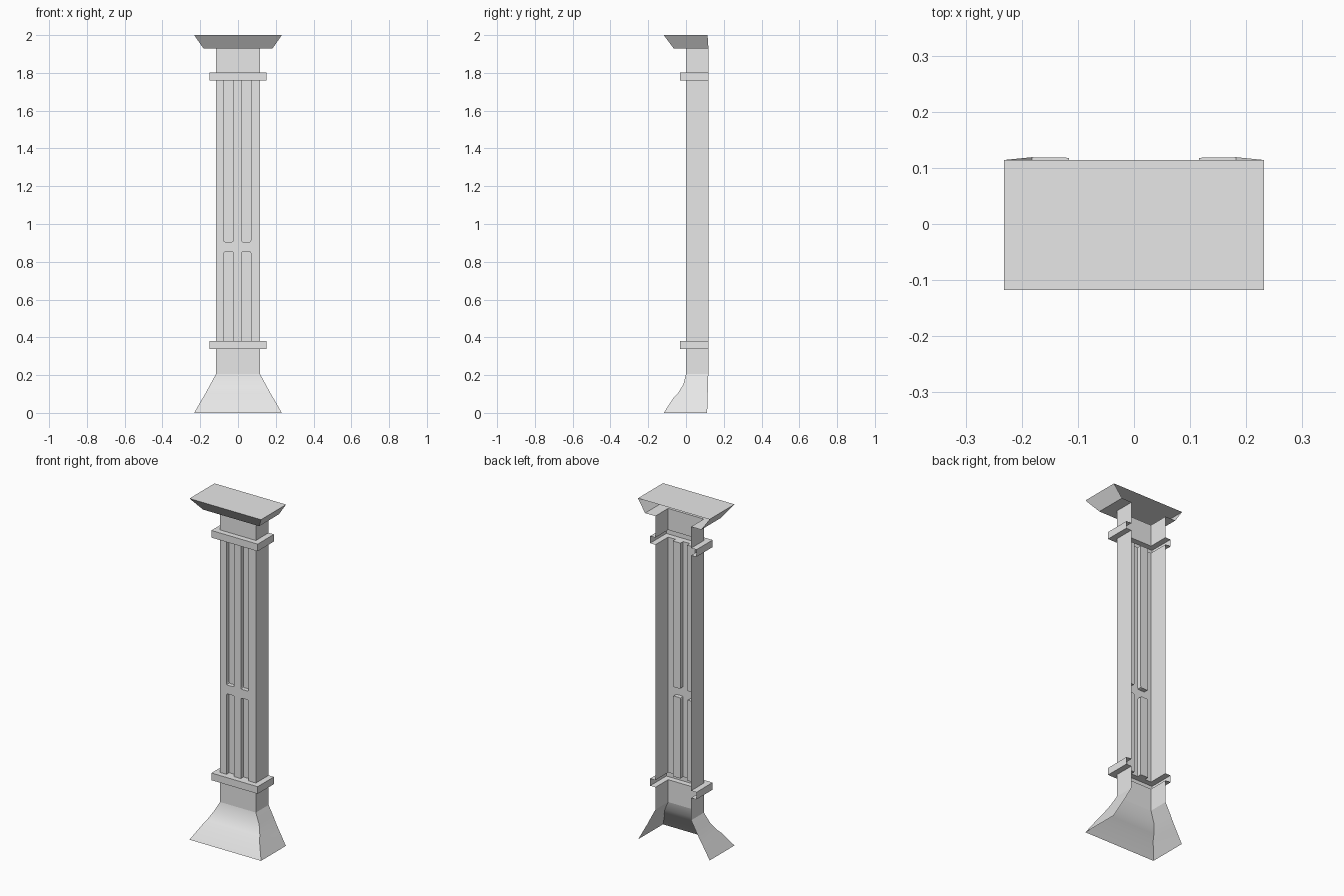
import bpy
import bmesh

cube = bpy.data.objects.get("Cube")
if cube:
    bpy.data.objects.remove(cube, do_unlink=True)

stone = bpy.data.materials.new("pale_grey_stone")
stone.use_nodes = True
GREY = (0.8, 0.8, 0.8, 1)
stone.diffuse_color = GREY
stone.node_tree.nodes["Principled BSDF"].inputs["Base Color"].default_value = GREY

HALF, BACK = 0.116, 0.118          # shaft half width and open back edge
LOW_Z, HIGH_Z = 0.38, 1.76         # ends of the fluted shaft
BAND = 0.042                       # band height
DEPTH, ROUND = 0.025, 0.008        # flute depth and corner size
RAIL = (0.853, 0.905)              # solid rail between the flutes
FLUTES = ((-0.075, -0.025), (0.018, 0.068))


def finish(bm, name, smooth=False):
    bmesh.ops.remove_doubles(bm, verts=bm.verts, dist=0.0001)
    mesh = bpy.data.meshes.new(name)
    bm.to_mesh(mesh)
    bm.free()
    obj = bpy.data.objects.new(name, mesh)
    bpy.context.collection.objects.link(obj)
    mesh.materials.append(stone)
    if smooth:
        bpy.ops.object.select_all(action='DESELECT')
        obj.select_set(True)
        bpy.context.view_layer.objects.active = obj
        bpy.ops.object.shade_smooth_by_angle(angle=0.5)
    return obj


def face(bm, points):
    return bm.faces.new([bm.verts.new(p) for p in points])


def loft(bm, sections):
    """Three-sided shell, open at the back: (half width, front, back, z)."""
    rows = [[(-w, b, z), (-w, f, z), (w, f, z), (w, b, z)]
            for w, f, b, z in sections]
    for low, high in zip(rows, rows[1:]):
        for i in range(3):
            face(bm, [low[i], low[i + 1], high[i + 1], high[i]])


def shell(name, sections, smooth=False, lid=False):
    bm = bmesh.new()
    loft(bm, sections)
    if lid:
        w, f, b, z = sections[-1]
        face(bm, [(-w, f, z), (w, f, z), (w, b, z), (-w, b, z)])
    return finish(bm, name, smooth)


def shaft_at(z):
    return (HALF, 0, BACK, z)


# Flared foot
shell("flared_base", [
    (0.232, -0.118, 0.112, 0), (0.186, -0.066, 0.114, 0.08),
    (0.171, -0.042, 0.115, 0.105), (0.147, -0.014, 0.117, 0.15),
    shaft_at(0.207)], smooth=True)

# Plain lengths of the shaft
shell("lower_shaft", [shaft_at(0.207), shaft_at(LOW_Z - BAND)])
shell("upper_neck", [shaft_at(HIGH_Z + BAND), shaft_at(1.928)])

# Hollow bands around the shaft
for name, z in (("lower_band", LOW_Z - BAND), ("upper_band", HIGH_Z)):
    shell(name, [shaft_at(z), (0.15, -0.032, BACK, z),
                 (0.15, -0.032, BACK, z + BAND), shaft_at(z + BAND)])

# Spreading cap with a closed top
shell("cap", [shaft_at(1.928), (0.182, -0.064, 0.119, 1.928),
              (0.232, -0.118, 0.114, 2)], lid=True)

# Fluted shaft: sides, front strips, rail, then the sunk flutes
bm = bmesh.new()
for side in (-1, 1):
    x = side * HALF
    ends = (BACK, 0) if side < 0 else (0, BACK)
    face(bm, [(x, ends[0], LOW_Z), (x, ends[1], LOW_Z),
              (x, ends[1], HIGH_Z), (x, ends[0], HIGH_Z)])


def front_plate(x0, x1, z0, z1):
    face(bm, [(x0, 0, z0), (x1, 0, z0), (x1, 0, z1), (x0, 0, z1)])


edges = [-HALF] + [x for pair in FLUTES for x in pair] + [HALF]
for x0, x1 in zip(edges[::2], edges[1::2]):
    front_plate(x0, x1, LOW_Z, HIGH_Z)
for x0, x1 in FLUTES:
    front_plate(x0, x1, *RAIL)
    for start, stop in ((LOW_Z, RAIL[0]), (HIGH_Z, RAIL[1])):
        up = 1 if stop > start else -1
        turn = stop - up * ROUND
        outline = [(x0, start), (x0, turn), (x0 + ROUND * 0.3, stop - up * ROUND * 0.3),
                   (x0 + ROUND, stop), (x1 - ROUND, stop),
                   (x1 - ROUND * 0.3, stop - up * ROUND * 0.3), (x1, turn), (x1, start)]
        if up > 0:
            outline.reverse()
        # floor and walls of the flute
        face(bm, [(x, DEPTH, z) for x, z in outline])
        for (xa, za), (xb, zb) in zip(outline, outline[1:] + outline[:1]):
            face(bm, [(xa, 0, za), (xb, 0, zb), (xb, DEPTH, zb), (xa, DEPTH, za)])
        # rounded corner fillers on the front plane
        for k, corner in ((1, outline[1][0]), (4, outline[6][0])):
            face(bm, [(corner, 0, stop)] +
                 [(x, 0, z) for x, z in reversed(outline[k:k + 3])])
finish(bm, "fluted_shaft")
